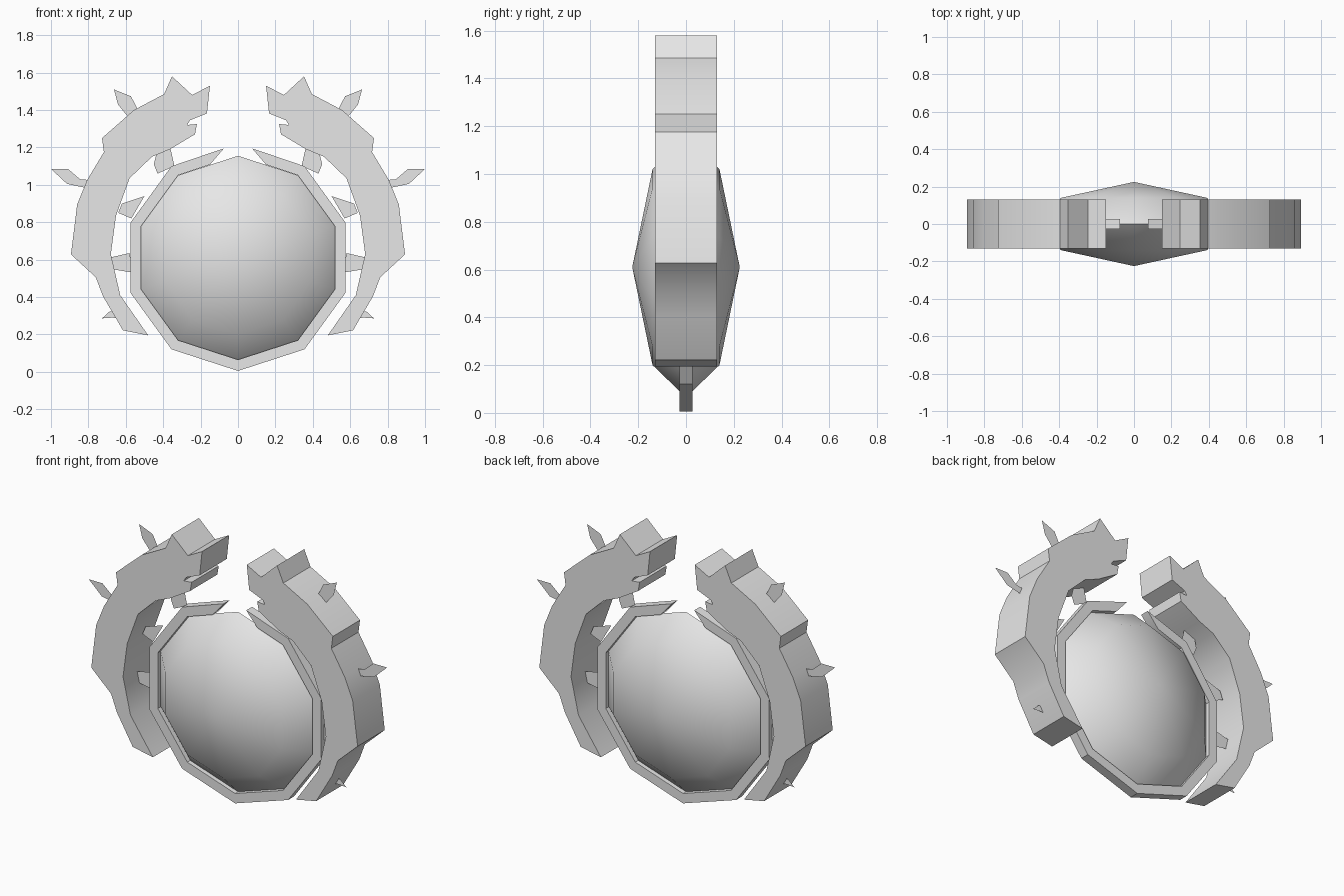
import bpy, bmesh
from math import sin, cos, pi, radians

cube = bpy.data.objects.get("Cube")
if cube:
    bpy.data.objects.remove(cube, do_unlink=True)

grey = bpy.data.materials.new("plain_grey")
grey.use_nodes = True
grey.diffuse_color = (0.8, 0.8, 0.8, 1)
grey.node_tree.nodes["Principled BSDF"].inputs["Base Color"].default_value = (0.8, 0.8, 0.8, 1)

CENTRE_Z = 0.61


def finish(name, bm, angle):
    bmesh.ops.recalc_face_normals(bm, faces=bm.faces)
    mesh = bpy.data.meshes.new(name)
    bm.to_mesh(mesh)
    bm.free()
    mesh.materials.append(grey)
    obj = bpy.data.objects.new(name, mesh)
    bpy.context.collection.objects.link(obj)
    bpy.ops.object.select_all(action='DESELECT')
    obj.select_set(True)
    bpy.context.view_layer.objects.active = obj
    bpy.ops.object.shade_smooth_by_angle(angle=radians(angle))
    return obj


def plate(name, outline, half_depth=0, side=1):
    """Front outline (x, z), extruded through y; flat when half_depth is 0."""
    bm = bmesh.new()
    face = bm.faces.new([bm.verts.new((side * x, -half_depth, z)) for x, z in outline])
    if half_depth:
        new = bmesh.ops.extrude_face_region(bm, geom=[face], use_keep_orig=True)["geom"]
        verts = [v for v in new if isinstance(v, bmesh.types.BMVert)]
        bmesh.ops.translate(bm, verts=verts, vec=(0, 2 * half_depth, 0))
    return finish(name, bm, 35)


def decagon(radius, first=0, last=9):
    """Points counted from the bottom towards +x."""
    return [(radius * sin(i * pi / 5), CENTRE_Z - radius * cos(i * pi / 5))
            for i in range(first, last + 1)]


# Double-sided faceted lens
bm = bmesh.new()
rings = [[bm.verts.new((x, y, z)) for x, z in decagon(r)]
         for r, y in ((0.41, -0.14), (0.545, 0), (0.41, 0.14))]
for a, b in zip(rings, rings[1:]):
    for i in range(10):
        j = (i + 1) % 10
        bm.faces.new((a[i], a[j], b[j], b[i]))
for ring, y in ((rings[0], -0.225), (rings[2], 0.225)):
    tip = bm.verts.new((0, y, CENTRE_Z))
    for i in range(10):
        bm.faces.new((ring[i], ring[(i + 1) % 10], tip))
finish("lens", bm, 60)

# Thin frame around the lens, open at the top
end = [(0.075, 1.195), (0.15, 1.108)]
outer = decagon(0.605, -4, 4)
inner = decagon(0.545, -4, 4)
plate("frame", outer + end + inner[::-1] + [(-x, z) for x, z in end[::-1]], 0.028)

# Curved claw outline, outer edge first
claw = [(0.15, 1.53), (0.245, 1.48), (0.353, 1.58), (0.395, 1.485), (0.556, 1.4),
        (0.727, 1.25), (0.717, 1.175), (0.807, 1.025), (0.86, 0.895), (0.893, 0.628),
        (0.76, 0.505), (0.722, 0.404), (0.615, 0.222), (0.48, 0.195),
        (0.63, 0.41), (0.68, 0.63), (0.652, 0.837), (0.58, 1.035), (0.46, 1.15),
        (0.364, 1.19), (0.23, 1.27), (0.22, 1.325), (0.272, 1.32), (0.257, 1.345),
        (0.166, 1.382)]

# Flat thorns outside the claw and flat struts inside it
thorns = {
    "upper_thorn": [(0.663, 1.51), (0.572, 1.473), (0.54, 1.41), (0.5, 1.36),
                    (0.593, 1.37), (0.642, 1.43)],
    "middle_thorn": [(1.0, 1.085), (0.909, 1.085), (0.845, 1.03), (0.79, 1.025),
                     (0.82, 0.985), (0.914, 1.005)],
    "lower_thorn": [(0.727, 0.286), (0.69, 0.32), (0.64, 0.34), (0.62, 0.28), (0.67, 0.29)],
    "upper_strut": [(0.43, 1.19), (0.36, 1.19), (0.34, 1.1), (0.43, 1.06), (0.45, 1.11)],
    "middle_strut": [(0.64, 0.85), (0.62, 0.9), (0.5, 0.94), (0.57, 0.82)],
    "lower_strut": [(0.69, 0.61), (0.58, 0.635), (0.56, 0.53), (0.68, 0.55)],
}
for label, side in (("left", 1), ("right", -1)):
    plate(label + "_claw", claw, 0.13, side)
    for name, outline in thorns.items():
        plate(label + "_" + name, outline, 0, side)
